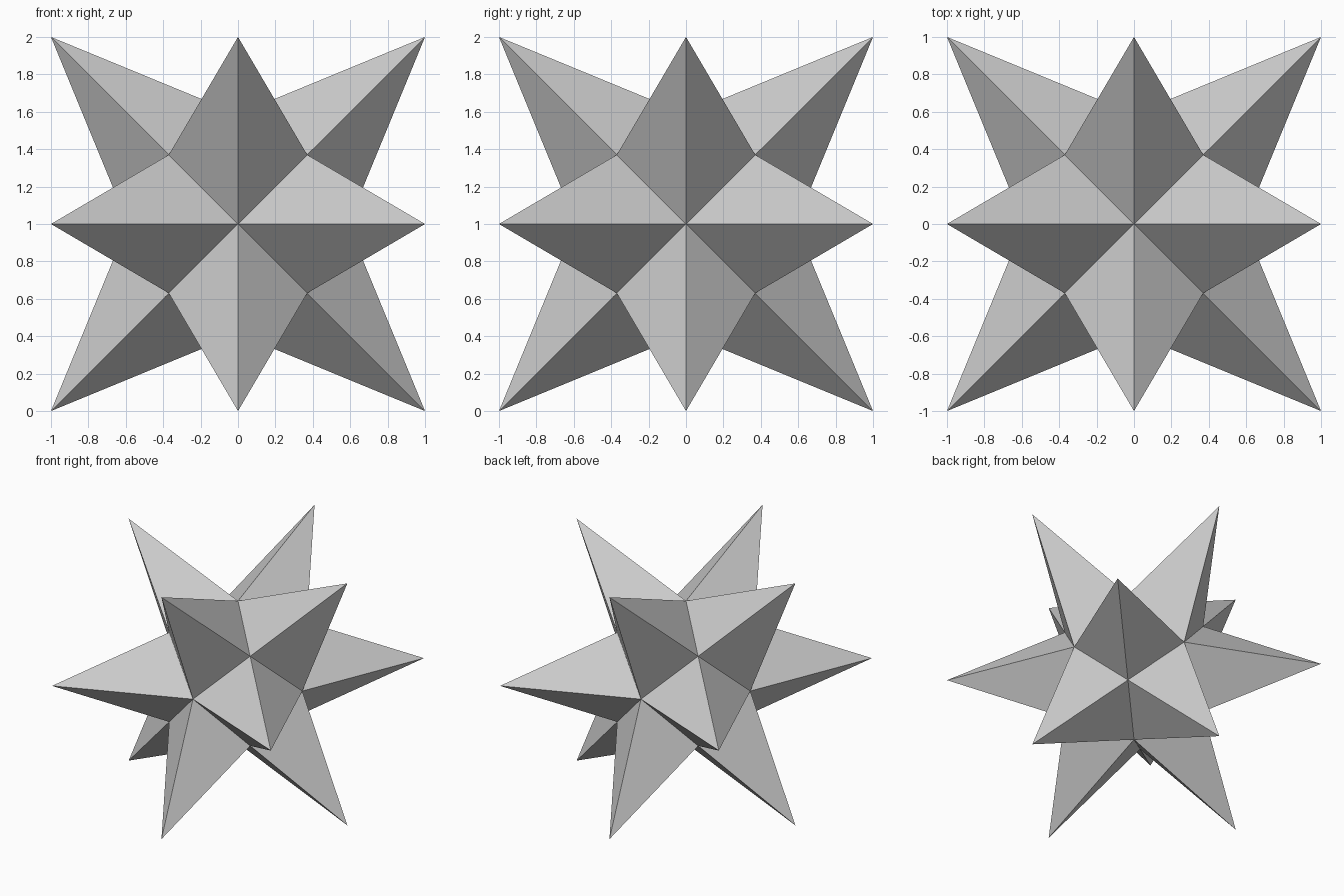
import bpy, bmesh
from itertools import product
from mathutils import Vector

if "Cube" in bpy.data.objects:
    bpy.data.objects.remove(bpy.data.objects["Cube"])

AXIS = 0.588   # distance of the four-way valleys along each axis
CORNER = 0.37  # coordinate of the three-way valleys
centre = Vector((0, 0, 1))

bm = bmesh.new()
cache = {}


def vert(p):
    # shared vertices, one per position
    key = tuple(round(c, 4) for c in p)
    if key not in cache:
        cache[key] = bm.verts.new(Vector(p) + centre)
    return cache[key]


# Twelve four-sided spikes, each pointing along a diagonal between two axes
for k in range(3):
    i, j = (k + 1) % 3, (k + 2) % 3
    for si, sj in product((-1, 1), repeat=2):
        def point(a, b, c):
            p = [0, 0, 0]
            p[i], p[j], p[k] = a * si, b * sj, c
            return p

        tip = vert(point(1, 1, 0))
        ring = [vert(point(AXIS, 0, 0)),
                vert(point(CORNER, CORNER, CORNER)),
                vert(point(0, AXIS, 0)),
                vert(point(CORNER, CORNER, -CORNER))]
        for n in range(4):
            bm.faces.new((tip, ring[n], ring[(n + 1) % 4]))

bmesh.ops.recalc_face_normals(bm, faces=bm.faces)
mesh = bpy.data.meshes.new("spiked_star")
bm.to_mesh(mesh)
bm.free()
star = bpy.data.objects.new("spiked_star", mesh)
bpy.context.collection.objects.link(star)
